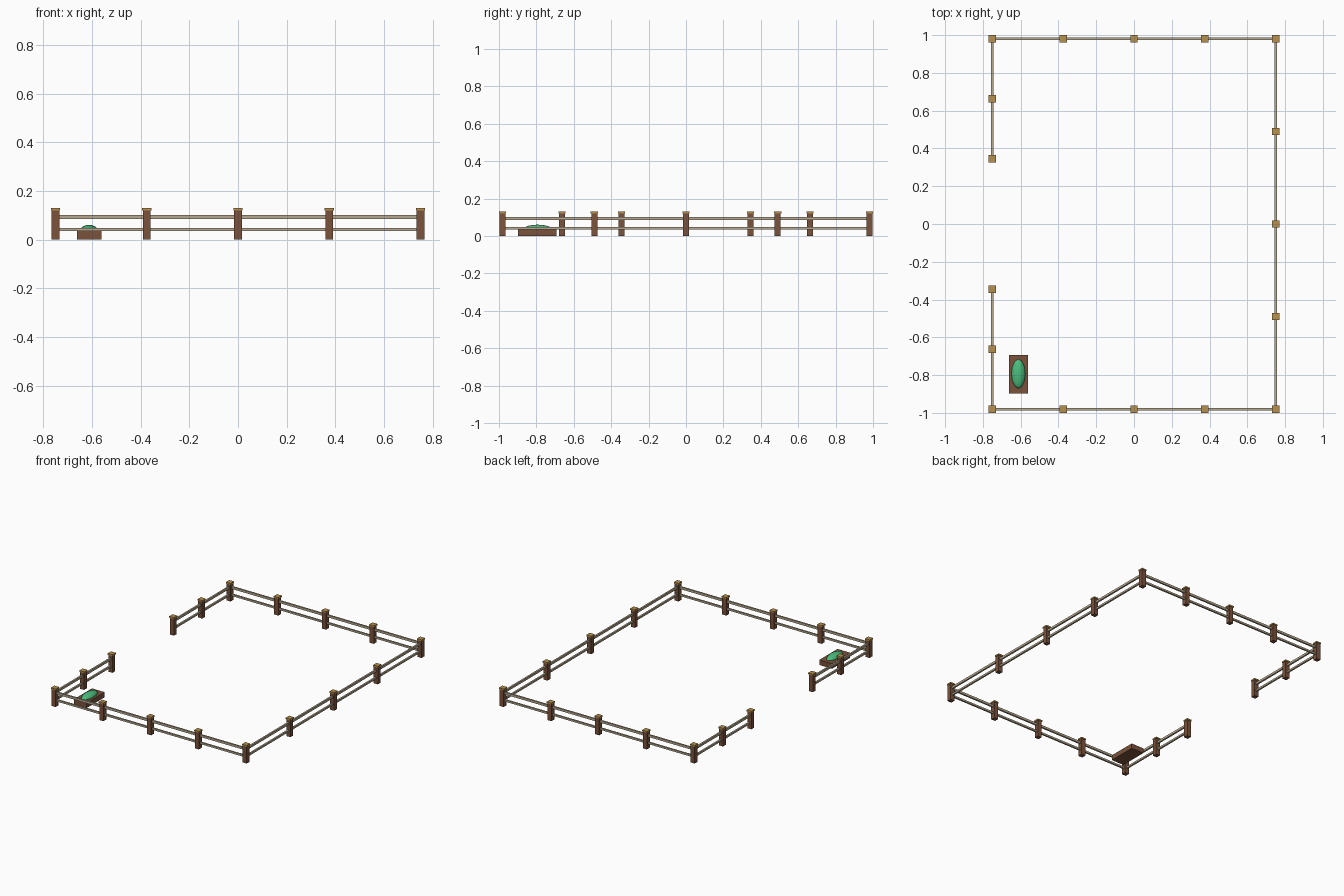
import bpy

cube = bpy.data.objects.get("Cube")
if cube:
    bpy.data.objects.remove(cube, do_unlink=True)


def material(name, rgb):
    m = bpy.data.materials.new(name)
    m.use_nodes = True
    m.diffuse_color = (*rgb, 1)
    m.node_tree.nodes["Principled BSDF"].inputs["Base Color"].default_value = (*rgb, 1)
    return m


BROWN = material("brown wood", (0.2, 0.085, 0.045))
GOLD = material("golden cap", (0.47, 0.28, 0.075))
TAN = material("weathered rail", (0.47, 0.4, 0.28))
GREEN = material("green feed", (0.07, 0.5, 0.2))


def box(name, centre, size, mat):
    bpy.ops.mesh.primitive_cube_add(size=1, location=centre)
    ob = bpy.context.object
    ob.name = name
    ob.scale = size
    ob.data.materials.append(mat)
    return ob


X, Y = 0.75, 0.981      # centre lines of the fence
POST, CAP, TOP = 0.032, 0.038, 0.13


def post(x, y):
    box("post", (x, y, 0.06), (POST, POST, 0.12), BROWN)
    box("post_cap", (x, y, TOP - 0.005), (CAP, CAP, 0.01), GOLD)


def rails(start, end):
    """Upper and lower rail between two posts."""
    mid = [(a + b) / 2 for a, b in zip(start, end)]
    span = [abs(a - b) for a, b in zip(start, end)]
    for name, z, h in (("upper_rail", 0.094, 0.016), ("lower_rail", 0.042, 0.013)):
        box(name, (*mid, z), (max(span[0], 0.012), max(span[1], 0.012), h), TAN)


# Fence runs, going round from one side of the gate opening to the other
path = [(-X, -0.345), (-X, -0.663), (-X, -Y)]
path += [(X * i / 2, -Y) for i in range(-1, 3)]
path += [(X, Y * i / 2) for i in range(-1, 3)]
path += [(X * i / 2, Y) for i in range(1, -3, -1)]
path += [(-X, 0.663), (-X, 0.345)]
for p in path:
    post(*p)
for a, b in zip(path, path[1:]):
    rails(a, b)

# Feed trough with a rounded heap of feed
box("trough", (-0.612, -0.795, 0.018), (0.1, 0.204, 0.036), BROWN)
bpy.ops.mesh.primitive_uv_sphere_add(segments=12, ring_count=8, radius=1,
                                     location=(-0.612, -0.793, 0.036))
feed = bpy.context.object
feed.name = "feed_heap"
feed.scale = (0.037, 0.078, 0.025)
feed.data.materials.append(GREEN)
bpy.ops.object.shade_smooth_by_angle()
